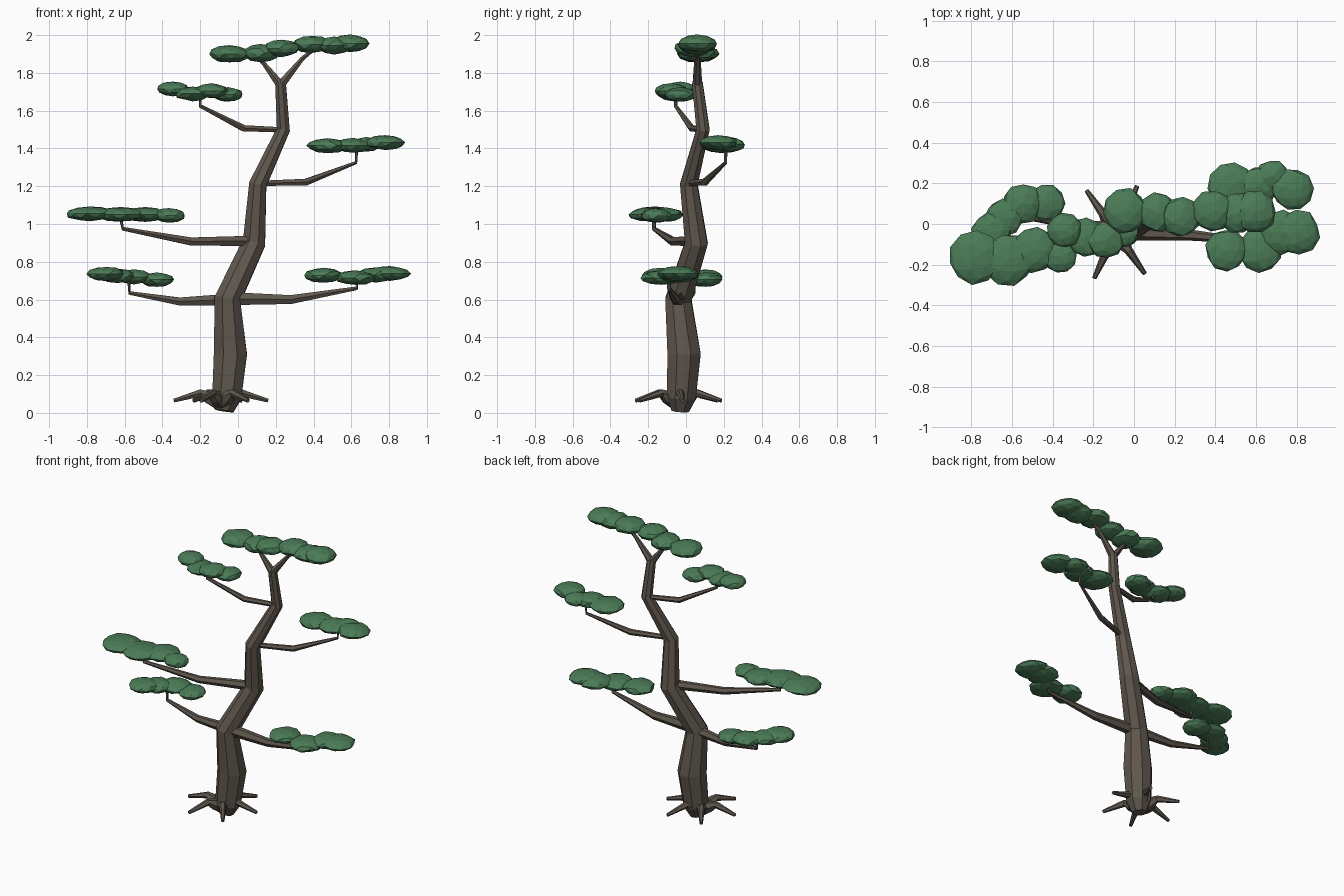
import bpy, bmesh, math, random
from mathutils import Vector, Matrix

random.seed(4)


def material(name, color):
    m = bpy.data.materials.new(name)
    m.diffuse_color = color
    return m


BARK = material("bark", (0.115, 0.095, 0.075, 1))
LEAF = material("leaf", (0.07, 0.2, 0.095, 1))


def finish(name, bm, mat):
    bmesh.ops.recalc_face_normals(bm, faces=bm.faces)
    me = bpy.data.meshes.new(name)
    bm.to_mesh(me)
    bm.free()
    me.materials.append(mat)
    ob = bpy.data.objects.new(name, me)
    bpy.context.collection.objects.link(ob)
    return ob


def tube(bm, path, sides):
    """Tapered faceted tube through (x, y, z, radius) points."""
    pts = [Vector(p[:3]) for p in path]
    rings = []
    side = None
    for i, p in enumerate(pts):
        a, b = pts[max(i - 1, 0)], pts[min(i + 1, len(pts) - 1)]
        t = (b - a).normalized()
        if side is None:
            ref = Vector((1, 0, 0)) if abs(t.z) > 0.7 else Vector((0, 0, 1))
            side = ref
        side = (side - t * side.dot(t)).normalized()
        up = t.cross(side)
        ring = []
        for k in range(sides):
            ang = math.tau * (k + 0.5) / sides
            ring.append(bm.verts.new(p + (side * math.cos(ang) + up * math.sin(ang)) * path[i][3]))
        rings.append(ring)
    for r, s in zip(rings, rings[1:]):
        for k in range(sides):
            n = (k + 1) % sides
            bm.faces.new((r[k], r[n], s[n], s[k]))
    bm.faces.new(rings[0])
    bm.faces.new(rings[-1])


# Winding trunk
bm = bmesh.new()
tube(bm, [(-0.07, -0.03, 0.01, 0.05), (-0.06, -0.025, 0.08, 0.083), (-0.04, -0.01, 0.31, 0.095),
          (-0.055, -0.04, 0.6, 0.075), (0.085, 0.055, 0.9, 0.065), (0.105, 0.015, 1.21, 0.05),
          (0.24, 0.09, 1.5, 0.038), (0.225, 0.06, 1.75, 0.03)], 8)
finish("trunk", bm, BARK)

# Branches, each ending in a short upright twig
branches = {
    "branch_low_left": [(-0.05, -0.03, 0.6, 0.035), (-0.31, 0.0, 0.59, 0.024),
                        (-0.575, 0.04, 0.635, 0.011), (-0.578, 0.04, 0.71, 0.01)],
    "branch_low_right": [(-0.05, -0.04, 0.605, 0.04), (0.28, -0.055, 0.6, 0.027),
                         (0.63, -0.09, 0.66, 0.011), (0.63, -0.09, 0.71, 0.01)],
    "branch_mid_left": [(0.08, 0.04, 0.91, 0.032), (-0.25, -0.07, 0.908, 0.024),
                        (-0.61, -0.17, 0.975, 0.011), (-0.62, -0.17, 1.03, 0.01)],
    "branch_mid_right": [(0.11, 0.015, 1.215, 0.016), (0.36, 0.1, 1.222, 0.02),
                         (0.625, 0.21, 1.325, 0.009), (0.628, 0.21, 1.4, 0.009)],
    "branch_high_left": [(0.24, 0.09, 1.498, 0.016), (0.03, 0.03, 1.507, 0.019),
                         (-0.2, -0.055, 1.625, 0.01), (-0.2, -0.055, 1.68, 0.009)],
    "fork_left": [(0.225, 0.06, 1.735, 0.026), (0.14, 0.055, 1.845, 0.013), (0.09, 0.05, 1.9, 0.01)],
    "fork_right": [(0.225, 0.06, 1.735, 0.026), (0.34, 0.065, 1.875, 0.013), (0.42, 0.06, 1.94, 0.01)],
}
for name, path in branches.items():
    bm = bmesh.new()
    tube(bm, path, 6)
    finish(name, bm, BARK)

# Six spreading roots
bm = bmesh.new()
for k in range(6):
    a = math.radians(5 + 60 * k)
    c, s = math.cos(a), math.sin(a)
    tube(bm, [(-0.09 + c * r, -0.04 + s * r, z, w) for r, z, w in
              ((0.0, 0.05, 0.045), (0.07, 0.085, 0.036), (0.11, 0.105, 0.022), (0.25, 0.065, 0.011))], 6)
finish("roots", bm, BARK)

# Foliage pads: clusters of flattened faceted blobs (x, y, z, radius)
pads = {
    "foliage_low_left": [(-0.70, -0.04, 0.735, 0.1), (-0.64, 0.03, 0.725, 0.095),
                         (-0.55, 0.1, 0.72, 0.1), (-0.43, 0.105, 0.705, 0.09)],
    "foliage_low_right": [(0.455, -0.13, 0.728, 0.105), (0.62, -0.13, 0.715, 0.11),
                          (0.73, -0.04, 0.73, 0.11), (0.805, -0.04, 0.738, 0.11)],
    "foliage_mid_left": [(-0.785, -0.165, 1.055, 0.132), (-0.62, -0.175, 1.05, 0.128),
                         (-0.49, -0.125, 1.05, 0.115), (-0.365, -0.16, 1.045, 0.085)],
    "foliage_mid_right": [(0.475, 0.19, 1.415, 0.115), (0.61, 0.185, 1.415, 0.1),
                          (0.68, 0.235, 1.42, 0.08), (0.78, 0.17, 1.432, 0.105)],
    "foliage_high_left": [(-0.345, -0.03, 1.715, 0.088), (-0.24, -0.065, 1.69, 0.095),
                          (-0.14, -0.08, 1.705, 0.09), (-0.055, -0.03, 1.685, 0.085)],
    "foliage_top": [(-0.045, 0.065, 1.9, 0.112), (0.12, 0.055, 1.905, 0.1), (0.23, 0.035, 1.93, 0.098),
                    (0.39, 0.065, 1.95, 0.105), (0.51, 0.055, 1.945, 0.1), (0.595, 0.06, 1.955, 0.105)],
}
for name, blobs in pads.items():
    bm = bmesh.new()
    for x, y, z, r in blobs:
        flat = 0.047 if name == "foliage_top" else 0.039
        m = Matrix.Translation((x, y, z)) @ Matrix.Diagonal((r, r, flat, 1)) @ Matrix.Rotation(random.uniform(0, 6), 4, 'Z')
        new = bmesh.ops.create_icosphere(bm, subdivisions=2, radius=1, matrix=m)["verts"]
        for v in new:
            d = v.co - Vector((x, y, z))
            v.co += d * random.uniform(-0.07, 0.05)
    finish(name, bm, LEAF)
